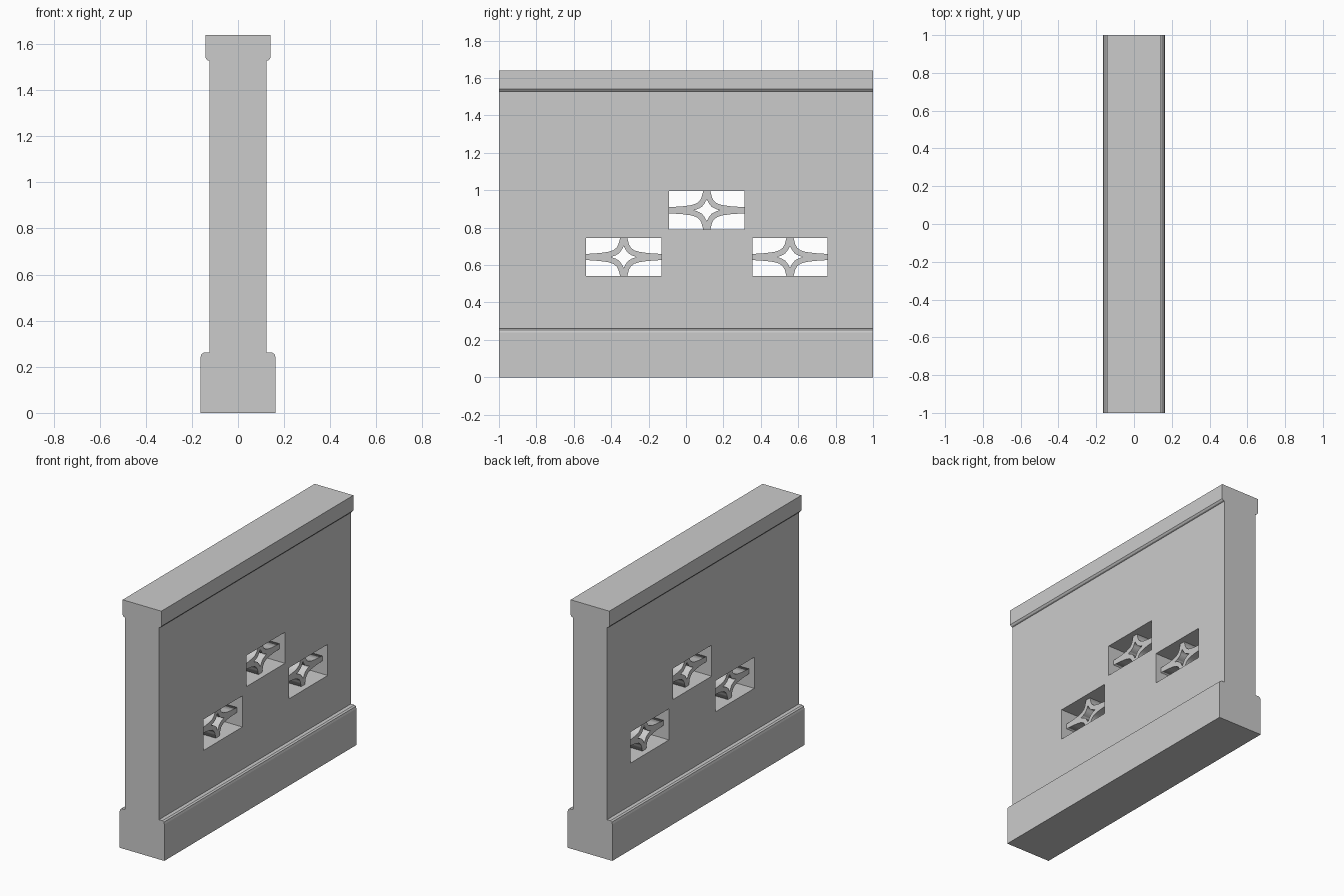
import bpy, bmesh, math

old = bpy.data.objects.get("Cube")
if old:
    bpy.data.objects.remove(old, do_unlink=True)

stone = bpy.data.materials.new("grey stone")
stone.use_nodes = True
GREY = (0.6, 0.6, 0.6, 1)
stone.diffuse_color = GREY
stone.node_tree.nodes["Principled BSDF"].inputs["Base Color"].default_value = GREY

LENGTH = 2.0
OPENING = (0.403, 0.205)
CENTRES = [(-0.333, 0.643), (0.111, 0.893), (0.556, 0.643)]
TRACERY_DEPTH = 0.17


def add_object(name, bm):
    mesh = bpy.data.meshes.new(name)
    bmesh.ops.recalc_face_normals(bm, faces=bm.faces)
    bm.to_mesh(mesh)
    bm.free()
    mesh.materials.append(stone)
    obj = bpy.data.objects.new(name, mesh)
    bpy.context.collection.objects.link(obj)
    return obj


# Wall: moulded cross-section swept along y
half = [(0.163, 0), (0.163, 0.24), (0.159, 0.254), (0.149, 0.261), (0.124, 0.261),
        (0.124, 1.527), (0.133, 1.53), (0.141, 1.54), (0.141, 1.64)]
outline = half + [(-x, z) for x, z in reversed(half)]
bm = bmesh.new()
face = bm.faces.new([bm.verts.new((x, -LENGTH / 2, z)) for x, z in outline])
swept = bmesh.ops.extrude_face_region(bm, geom=[face])["geom"]
bmesh.ops.translate(bm, vec=(0, LENGTH, 0),
                    verts=[v for v in swept if isinstance(v, bmesh.types.BMVert)])
wall = add_object("wall", bm)

# Rectangular openings cut through the wall
bm = bmesh.new()
for y, z in CENTRES:
    box = bmesh.ops.create_cube(bm, size=1)["verts"]
    bmesh.ops.scale(bm, vec=(1, *OPENING), verts=box)
    bmesh.ops.translate(bm, vec=(0, y, z), verts=box)
cutter = add_object("opening_cutter", bm)
cut = wall.modifiers.new("openings", "BOOLEAN")
cut.object = cutter
cut.solver = "EXACT"
bpy.context.view_layer.objects.active = wall
bpy.ops.object.modifier_apply(modifier=cut.name)
bpy.data.objects.remove(cutter, do_unlink=True)


def four_way(quarter):
    """Mirror one quadrant outline into a closed loop."""
    back = quarter[::-1]
    loop = (quarter + [(-x, y) for x, y in back]
            + [(-x, -y) for x, y in quarter] + [(x, -y) for x, y in back])
    return [p for i, p in enumerate(loop) if math.dist(p, loop[i - 1]) > 1e-5]


# Star-shaped tracery with a pierced centre
arms = four_way([(0.203, 0.016), (0.13, 0.021), (0.085, 0.027), (0.056, 0.036),
                 (0.038, 0.05), (0.028, 0.068), (0.019, 0.103)])
pierced = four_way([(0.068, 0), (0.043, 0.009), (0.026, 0.019), (0.014, 0.033), (0, 0.058)])
for i, (y, z) in enumerate(CENTRES):
    curve = bpy.data.curves.new("tracery", "CURVE")
    curve.dimensions = "2D"
    curve.fill_mode = "BOTH"
    curve.extrude = TRACERY_DEPTH / 2
    for loop in (arms, pierced):
        spline = curve.splines.new("POLY")
        spline.points.add(len(loop) - 1)
        for point, (px, py) in zip(spline.points, loop):
            point.co = (px, py, 0, 1)
        spline.use_cyclic_u = True
    curve.materials.append(stone)
    star = bpy.data.objects.new(f"tracery_{i + 1}", curve)
    star.location = (0, y, z)
    star.rotation_euler = (math.pi / 2, 0, math.pi / 2)
    bpy.context.collection.objects.link(star)
    bpy.ops.object.select_all(action="DESELECT")
    star.select_set(True)
    bpy.context.view_layer.objects.active = star
    bpy.ops.object.convert(target="MESH")
